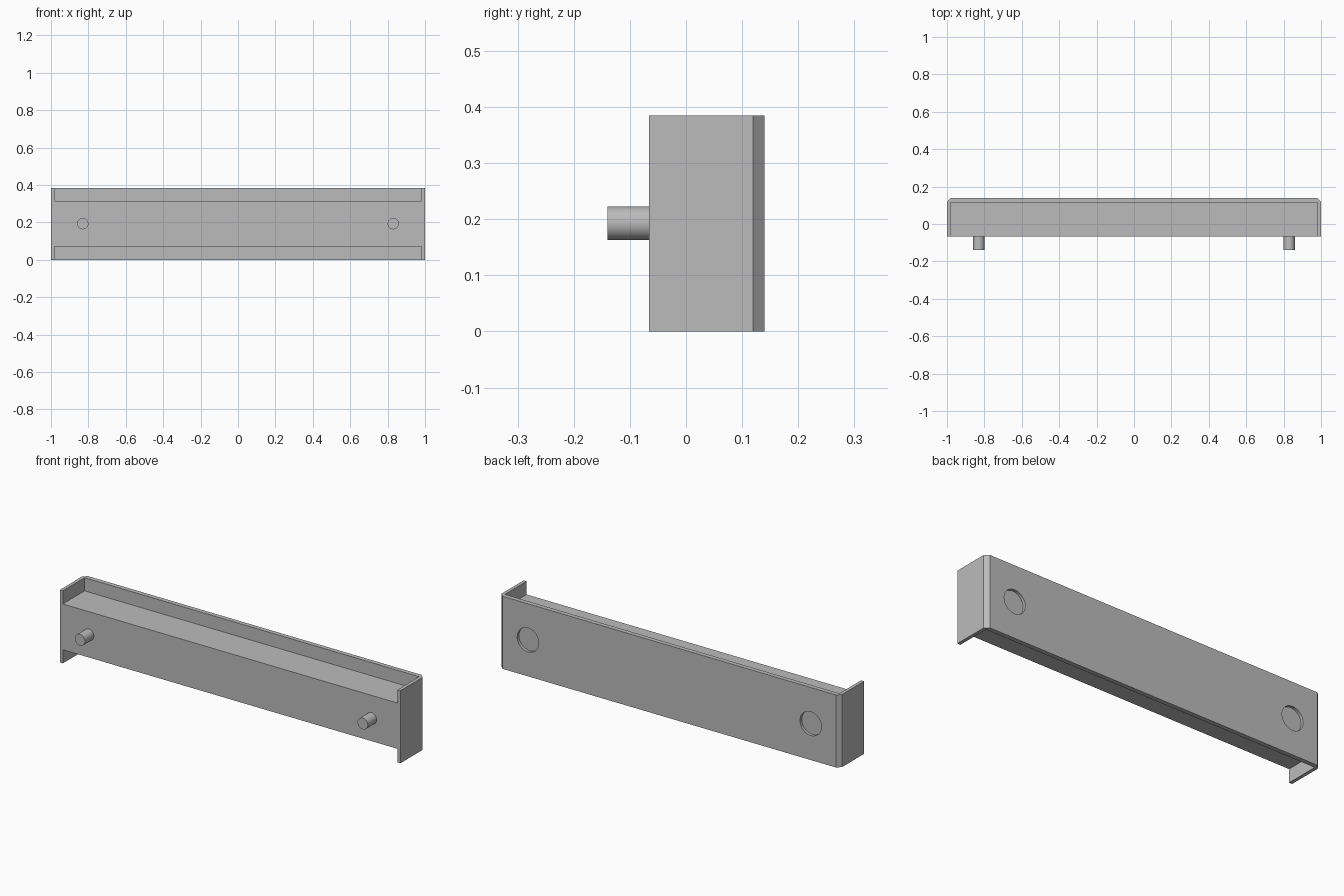
import bpy
import bmesh
from math import pi, radians

cube = bpy.data.objects.get("Cube")
if cube:
    bpy.data.objects.remove(cube, do_unlink=True)

HEIGHT, FRONT, BACK, CHAMFER = 0.385, -0.066, 0.14, 0.021
PIN_X, PIN_Z = 0.83, 0.193

grey = bpy.data.materials.new("plain_grey")
grey.use_nodes = True
colour = (0.5, 0.5, 0.5, 1)
grey.diffuse_color = colour
grey.node_tree.nodes["Principled BSDF"].inputs["Base Color"].default_value = colour


def finish(name, bm):
    bmesh.ops.recalc_face_normals(bm, faces=bm.faces)
    mesh = bpy.data.meshes.new(name)
    bm.to_mesh(mesh)
    bm.free()
    mesh.materials.append(grey)
    obj = bpy.data.objects.new(name, mesh)
    bpy.context.collection.objects.link(obj)
    return obj


def prism(name, outline, z0, z1):
    bm = bmesh.new()
    face = bm.faces.new([bm.verts.new((x, y, z0)) for x, y in outline])
    top = bmesh.ops.extrude_face_region(bm, geom=[face])["geom"]
    bmesh.ops.translate(bm, vec=(0, 0, z1 - z0),
                        verts=[v for v in top if isinstance(v, bmesh.types.BMVert)])
    return finish(name, bm)


def rod(name, x, y0, y1, radius):
    bpy.ops.mesh.primitive_cylinder_add(vertices=48, radius=radius, depth=y1 - y0,
                                        location=(x, (y0 + y1) / 2, PIN_Z),
                                        rotation=(pi / 2, 0, 0))
    obj = bpy.context.object
    obj.name = name
    obj.data.materials.append(grey)
    bpy.ops.object.shade_smooth_by_angle(angle=radians(30))
    return obj


def cut(body, cutter):
    cutter.hide_render = True
    mod = body.modifiers.new("cut", "BOOLEAN")
    mod.operation = "DIFFERENCE"
    mod.solver = "EXACT"
    mod.object = cutter
    bpy.context.view_layer.objects.active = body
    bpy.ops.object.modifier_apply(modifier=mod.name)
    bpy.data.objects.remove(cutter, do_unlink=True)


# Bar with chamfered back corners
inner = 1 - CHAMFER
bar = prism("bar", [(-1, FRONT), (1, FRONT), (1, BACK - CHAMFER), (inner, BACK),
                    (-inner, BACK), (-1, BACK - CHAMFER)], 0, HEIGHT)

# Open channels along the top and bottom, leaving back and end walls
for z0, z1 in ((-0.1, 0.072), (0.315, 0.5)):
    cut(bar, prism("channel_cutter", [(-0.982, -0.2), (0.982, -0.2),
                                      (0.982, 0.116), (-0.982, 0.116)], z0, z1))

# Round recesses in the back, pins on the front
for side, x in (("right", -PIN_X), ("left", PIN_X)):
    cut(bar, rod("recess_cutter", x, BACK - 0.015, BACK + 0.1, 0.063))
    rod("pin_" + side, x, -0.14, FRONT + 0.01, 0.03)

bpy.ops.object.select_all(action="DESELECT")
bar.select_set(True)
bpy.context.view_layer.objects.active = bar
bpy.ops.object.shade_smooth_by_angle(angle=radians(20))
